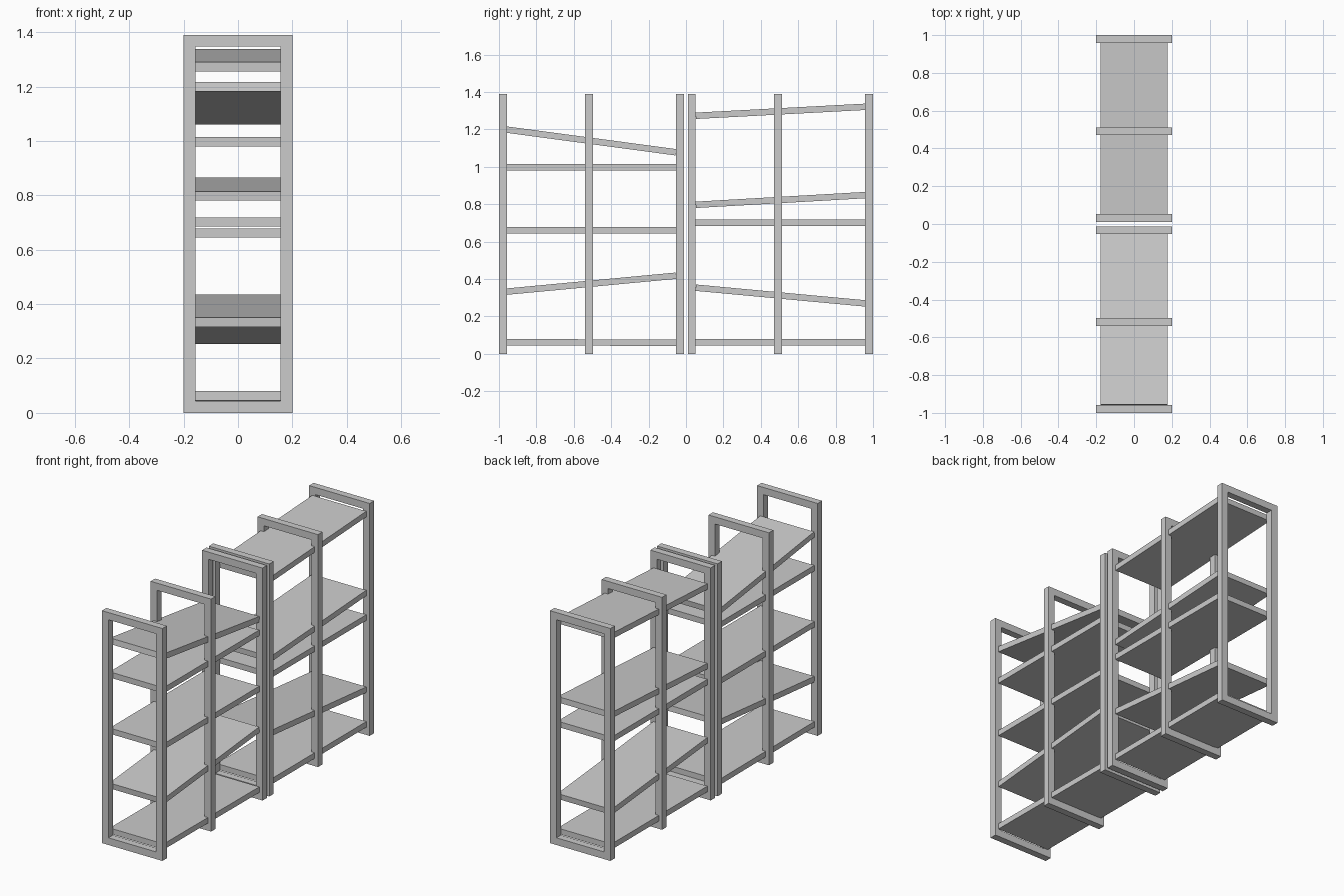
import bpy, bmesh, math

if "Cube" in bpy.data.objects:
    bpy.data.objects.remove(bpy.data.objects["Cube"])

H, W, BAR, DEPTH = 1.39, 0.2, 0.043, 0.042
SHELF_W, SHELF_T = 0.357, 0.034


def frame(name, y):
    """Closed rectangular hoop: outer and inner outlines joined into a ring, then extruded."""
    bm = bmesh.new()
    y0 = y - DEPTH / 2

    def outline(inset):
        a, b, t = W - inset, inset, H - inset
        return [bm.verts.new((x, y0, z)) for x, z in ((-a, b), (a, b), (a, t), (-a, t))]

    outer, inner = outline(0), outline(BAR)
    for i in range(4):
        j = (i + 1) % 4
        bm.faces.new((outer[i], outer[j], inner[j], inner[i]))
    new = bmesh.ops.extrude_face_region(bm, geom=bm.faces[:])["geom"]
    bmesh.ops.translate(bm, vec=(0, DEPTH, 0),
                        verts=[v for v in new if isinstance(v, bmesh.types.BMVert)])
    bmesh.ops.recalc_face_normals(bm, faces=bm.faces)
    mesh = bpy.data.meshes.new(name)
    bm.to_mesh(mesh)
    bm.free()
    bpy.context.collection.objects.link(bpy.data.objects.new(name, mesh))


def shelf(name, ya, yb, za, zb):
    """Board running from (ya, za) to (yb, zb), tilted to follow that line."""
    bpy.ops.mesh.primitive_cube_add(size=1, location=(0, (ya + yb) / 2, (za + zb) / 2))
    ob = bpy.context.object
    ob.name = name
    ob.scale = (SHELF_W, math.hypot(yb - ya, zb - za), SHELF_T)
    ob.rotation_euler.x = math.atan2(zb - za, yb - ya)


# Each bay: three hoop positions, then shelf heights at its front and back ends
bays = {
    "front": ((-0.979, -0.519, -0.033),
              ((0.063, 0.059), (0.333, 0.418), (0.661, 0.661), (0.997, 0.997), (1.199, 1.078))),
    "back": ((0.031, 0.491, 0.979),
             ((0.063, 0.063), (0.354, 0.270), (0.702, 0.702), (0.797, 0.849), (1.273, 1.321))),
}
for bay, (hoops, heights) in bays.items():
    for i, y in enumerate(hoops):
        frame(f"{bay}_bay_frame_{i + 1}", y)
    for i, (za, zb) in enumerate(heights):
        shelf(f"{bay}_bay_shelf_{i + 1}", hoops[0] + DEPTH / 2, hoops[2] - DEPTH / 2, za, zb)
